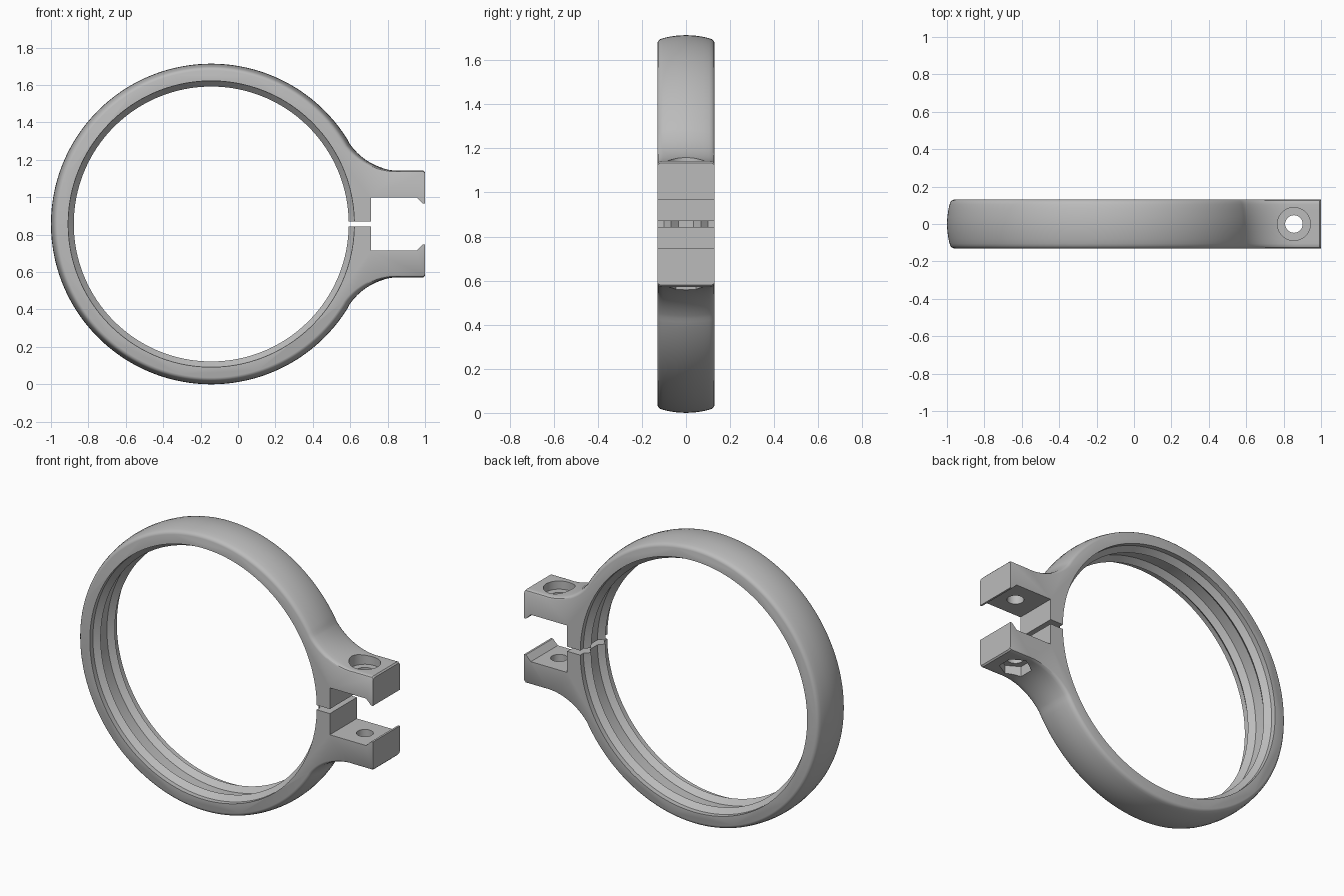
import bpy, bmesh, math

cube = bpy.data.objects.get("Cube")
if cube:
    bpy.data.objects.remove(cube, do_unlink=True)

CX, CZ, R = -0.143, 0.857, 0.857      # ring centre and outer radius
LUG, END = 0.285, 1.0                 # lug half height and end position
FLAT_X, FILLET = 0.87, 0.33           # where the lug goes flat, blend radius
BOLT_X = 0.855

grey = bpy.data.materials.new("satin grey")
grey.use_nodes = True
colour = (0.5, 0.5, 0.5, 1)
grey.diffuse_color = colour
grey.node_tree.nodes["Principled BSDF"].inputs["Base Color"].default_value = colour


def loft(name, loops):
    """Closed solid through equal-length loops, capped at both ends."""
    bm = bmesh.new()
    rows = [[bm.verts.new(p) for p in loop] for loop in loops]
    n = len(rows[0])
    for a, b in zip(rows, rows[1:]):
        for i in range(n):
            j = (i + 1) % n
            bm.faces.new((a[i], a[j], b[j], b[i]))
    bm.faces.new(rows[0][::-1])
    bm.faces.new(rows[-1])
    bmesh.ops.recalc_face_normals(bm, faces=bm.faces[:])
    mesh = bpy.data.meshes.new(name)
    bm.to_mesh(mesh)
    bm.free()
    mesh.materials.append(grey)
    obj = bpy.data.objects.new(name, mesh)
    bpy.context.collection.objects.link(obj)
    return obj


def post(name, radius, z0, z1, sides):
    """Upright prism at the bolt position."""
    angles = [math.tau * i / sides + math.pi / 2 for i in range(sides)]
    return loft(name, [[(BOLT_X + radius * math.cos(a), radius * math.sin(a), z)
                        for a in angles] for z in (z0, z1)])


# Upper half outline: (x, z above centre, normal x, normal z, lug blend)
outline = []
join = math.atan2(LUG + FILLET, FLAT_X - CX)
for i in range(81):
    a = math.pi + (join - math.pi) * i / 80
    c, s = math.cos(a), math.sin(a)
    outline.append((CX + R * c, R * s, c, s, 0))
for i in range(1, 21):
    t = i / 20
    a = join + (math.pi / 2 - join) * t
    c, s = math.cos(a), math.sin(a)
    outline.append((FLAT_X - FILLET * c, LUG + FILLET - FILLET * s, c, s, t))
outline.append((END - 0.008, LUG, 0, 1, 1))
outline.append((END, LUG - 0.008, 0, 1, 1))


def section(y, ring_inset, lug_inset):
    top = []
    for x, z, nx, nz, t in outline:
        d = ring_inset * (1 - t) + lug_inset * t
        top.append((x - nx * d, y, z - nz * d))
    full = top + [(x, y, -z) for x, y, z in top[:0:-1]]
    return [(x, y, z + CZ) for x, y, z in full]


# Crowned band with lugs
half = [(0.04, 0.002, 0), (0.08, 0.008, 0), (0.105, 0.014, 0),
        (0.118, 0.019, 0.001), (0.126, 0.026, 0.005), (0.13, 0.036, 0.012)]
stations = [(-y, a, b) for y, a, b in half[::-1]] + [(0, 0, 0)] + half
clamp = loft("clamp_band", [section(*s) for s in stations])

# Bore with two inner ridges
bore_half = [(0.2, 0.765), (0.1, 0.765), (0.068, 0.735), (0.035, 0.765)]
bore = bore_half + [(-y, r) for y, r in bore_half[::-1]]
ring = [math.tau * (i + 0.5) / 144 for i in range(144)]
cutters = [loft("bore_cutter", [[(CX + r * math.cos(a), y, CZ + r * math.sin(a))
                                for a in ring] for y, r in bore])]

# Split, jaw opening and lips
jaw = [(0.4, 0.014), (0.71, 0.014), (0.71, 0.143),
       (0.955, 0.143), (0.988, 0.11), (1.1, 0.11)]
jaw += [(x, -z) for x, z in jaw[::-1]]
cutters.append(loft("jaw_cutter", [[(x, y, CZ + z) for x, z in jaw]
                                   for y in (-0.3, 0.3)]))

# Bolt hole, head recess and hexagonal nut recess
cutters.append(post("bolt_cutter", 0.047, 0.3, 1.4, 32))
cutters.append(post("head_cutter", 0.088, CZ + LUG - 0.05, 1.5, 48))
cutters.append(post("nut_cutter", 0.09, 0.2, CZ - LUG + 0.05, 6))

bpy.ops.object.select_all(action='DESELECT')
clamp.select_set(True)
bpy.context.view_layer.objects.active = clamp
for cutter in cutters:
    cutter.hide_render = True
    mod = clamp.modifiers.new(cutter.name, 'BOOLEAN')
    mod.operation = 'DIFFERENCE'
    mod.solver = 'EXACT'
    mod.object = cutter
    bpy.ops.object.modifier_apply(modifier=mod.name)
    bpy.data.objects.remove(cutter, do_unlink=True)

bpy.ops.object.shade_smooth_by_angle(angle=math.radians(30))
